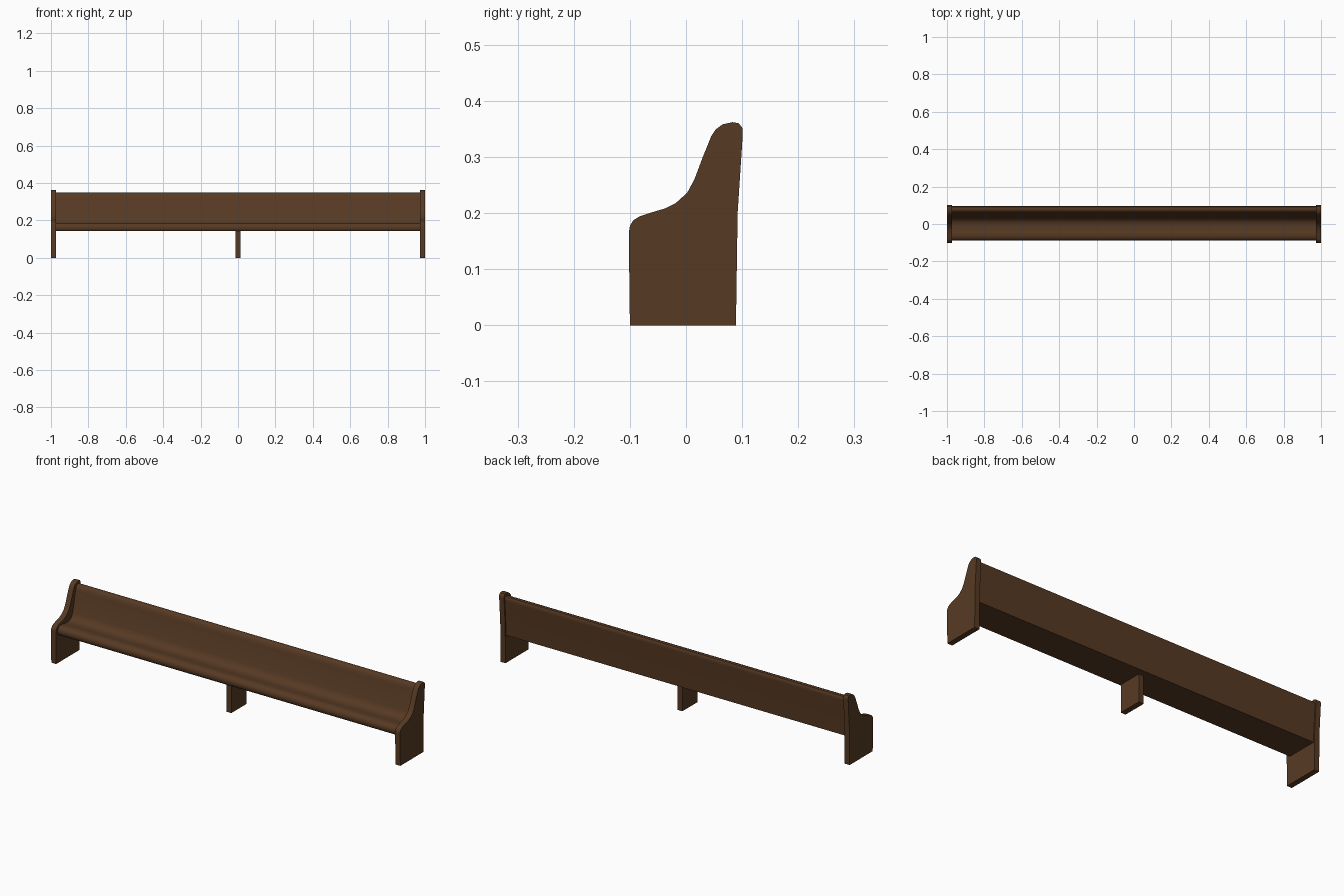
import bpy, bmesh, math

if "Cube" in bpy.data.objects:
    bpy.data.objects.remove(bpy.data.objects["Cube"])

wood = bpy.data.materials.new("dark_wood")
wood.diffuse_color = (0.095, 0.042, 0.017, 1)
wood.use_nodes = True
wood.node_tree.nodes["Principled BSDF"].inputs["Base Color"].default_value = wood.diffuse_color


def extrude_profile(name, profile, x0, x1):
    """Extrude a closed (y, z) outline along x."""
    bm = bmesh.new()
    face = bm.faces.new([bm.verts.new((x0, y, z)) for y, z in profile])
    res = bmesh.ops.extrude_face_region(bm, geom=[face])
    verts = [v for v in res["geom"] if isinstance(v, bmesh.types.BMVert)]
    bmesh.ops.translate(bm, verts=verts, vec=(x1 - x0, 0, 0))
    bmesh.ops.recalc_face_normals(bm, faces=bm.faces)
    mesh = bpy.data.meshes.new(name)
    bm.to_mesh(mesh)
    bm.free()
    mesh.materials.append(wood)
    obj = bpy.data.objects.new(name, mesh)
    bpy.context.collection.objects.link(obj)
    bpy.ops.object.select_all(action="DESELECT")
    obj.select_set(True)
    bpy.context.view_layer.objects.active = obj
    bpy.ops.object.shade_smooth_by_angle(angle=math.radians(40))
    return obj


# End panels with the swept armrest outline
end_outline = [
    (-0.100, 0.0), (-0.102, 0.165), (-0.100, 0.177), (-0.094, 0.187),
    (-0.083, 0.194), (-0.062, 0.201), (-0.038, 0.208), (-0.018, 0.218),
    (0.002, 0.236), (0.015, 0.260), (0.030, 0.300), (0.045, 0.337),
    (0.053, 0.349), (0.065, 0.358), (0.083, 0.362), (0.094, 0.360),
    (0.101, 0.351), (0.101, 0.338), (0.092, 0.200), (0.089, 0.0),
]
for side, name in ((-1, "left_end_panel"), (1, "right_end_panel")):
    extrude_profile(name, end_outline, side, side * 0.972)

# Seat and back as one continuous curved section
seat_outline = [
    (-0.080, 0.143), (-0.086, 0.150), (-0.088, 0.162), (-0.086, 0.173),
    (-0.079, 0.182), (-0.066, 0.187), (-0.050, 0.187), (-0.025, 0.183),
    (-0.002, 0.182), (0.015, 0.187), (0.028, 0.199), (0.036, 0.217),
    (0.059, 0.320), (0.063, 0.336), (0.070, 0.345), (0.080, 0.348),
    (0.090, 0.346), (0.095, 0.338), (0.094, 0.325), (0.086, 0.200),
    (0.084, 0.143),
]
extrude_profile("seat_and_back", seat_outline, -0.975, 0.975)

# Centre support under the seat
leg_outline = [(-0.075, 0.0), (-0.075, 0.15), (0.05, 0.15), (0.05, 0.0)]
extrude_profile("centre_leg", leg_outline, -0.014, 0.014)
